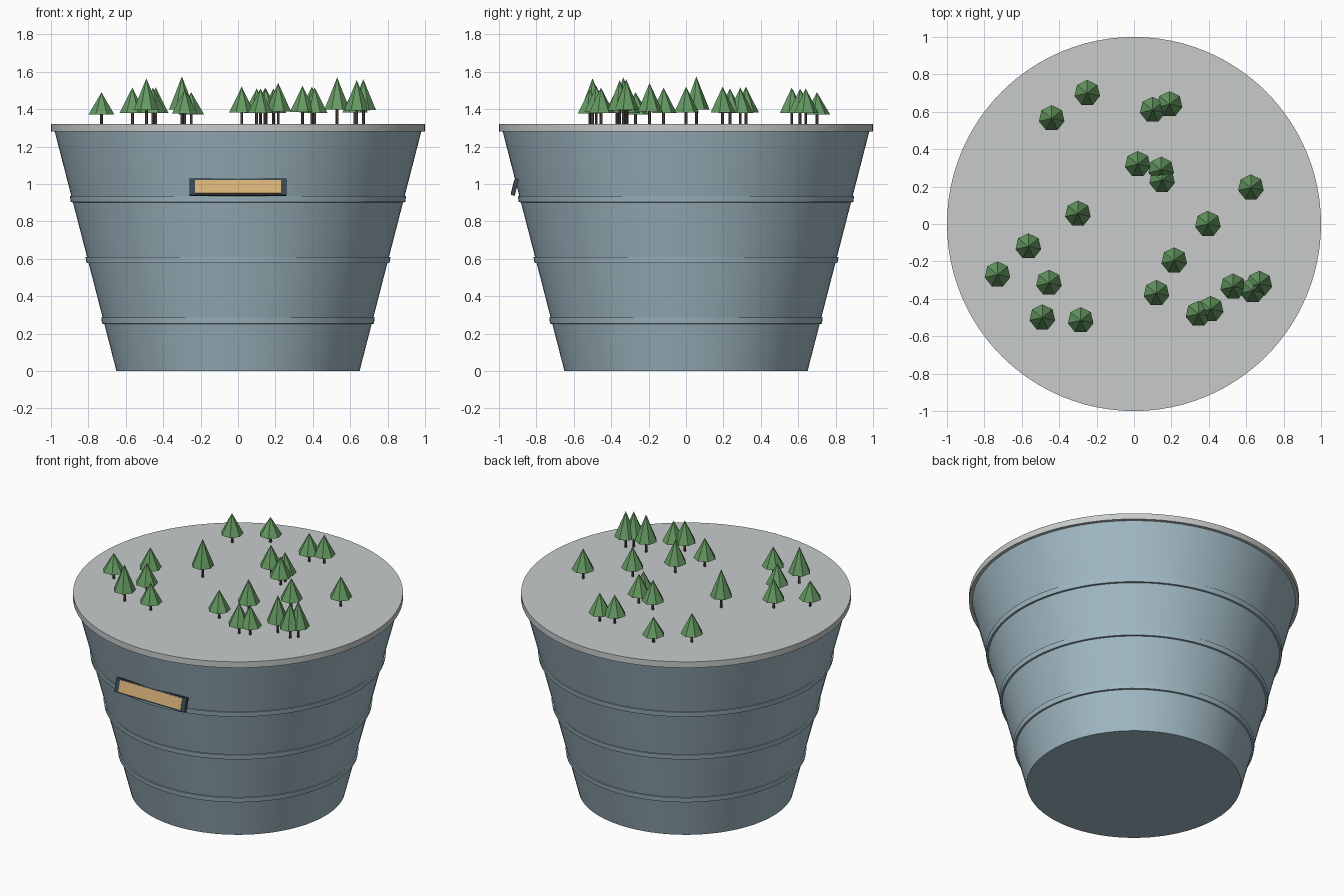
import bpy, bmesh, math
from mathutils import Matrix, Vector

if "Cube" in bpy.data.objects:
    bpy.data.objects.remove(bpy.data.objects["Cube"])


def material(name, rgb):
    m = bpy.data.materials.new(name)
    m.diffuse_color = (*rgb, 1)
    m.use_nodes = True
    m.node_tree.nodes["Principled BSDF"].inputs["Base Color"].default_value = m.diffuse_color
    return m


WALL = material("blue grey wall", (0.35, 0.48, 0.54))
CONCRETE = material("light grey", (0.58, 0.60, 0.60))
LEAF = material("leaf green", (0.13, 0.32, 0.12))
BARK = material("bark", (0.10, 0.08, 0.075))
FRAME = material("dark slate", (0.04, 0.065, 0.085))
TAN = material("tan", (0.70, 0.45, 0.19))


def finish(name, bm, mats, smooth=False):
    mesh = bpy.data.meshes.new(name)
    bmesh.ops.recalc_face_normals(bm, faces=bm.faces)
    bm.to_mesh(mesh)
    bm.free()
    for m in mats:
        mesh.materials.append(m)
    ob = bpy.data.objects.new(name, mesh)
    bpy.context.collection.objects.link(ob)
    if smooth:
        bpy.context.view_layer.objects.active = ob
        ob.select_set(True)
        bpy.ops.object.shade_smooth_by_angle(angle=math.radians(30))
        ob.select_set(False)
    return ob


def frustum(bm, r1, r2, z1, z2, sides, x=0, y=0, mat=0):
    """Capped cone or cylinder between two heights."""
    before = set(bm.faces)
    bmesh.ops.create_cone(bm, cap_ends=True, segments=sides, radius1=r1, radius2=r2,
                          depth=z2 - z1, matrix=Matrix.Translation((x, y, (z1 + z2) / 2)))
    for f in set(bm.faces) - before:
        f.material_index = mat


def wall_radius(z):
    return 0.65 + 0.33 * z / 1.28


# Tapered wall
bm = bmesh.new()
frustum(bm, wall_radius(0), wall_radius(1.28), 0, 1.28, 96)
finish("tapered_wall", bm, [WALL], True)

# Raised bands around the wall
for i, z in enumerate((0.25, 0.575, 0.90)):
    bm = bmesh.new()
    profile = [(wall_radius(z) - 0.01, z), (wall_radius(z) + 0.012, z + 0.003),
               (wall_radius(z + 0.035) + 0.008, z + 0.035),
               (wall_radius(z + 0.035) - 0.01, z + 0.035)]
    rings = [[bm.verts.new((r * math.sin(a), r * math.cos(a), h)) for r, h in profile]
             for a in (2 * math.pi * k / 96 for k in range(96))]
    for k in range(96):
        a, b = rings[k], rings[(k + 1) % 96]
        for j in range(4):
            n = (j + 1) % 4
            bm.faces.new((a[j], b[j], b[n], a[n]))
    finish(f"wall_band_{i + 1}", bm, [WALL], True)

# Flat roof slab
bm = bmesh.new()
frustum(bm, 1.0, 1.0, 1.28, 1.32, 96)
finish("roof_slab", bm, [CONCRETE], True)

# Leaning window on the front: dark frame and tan pane
tilt = Matrix.Translation((0, -0.915, 0.983)) @ Matrix.Rotation(-math.atan(0.33 / 1.28), 4, 'X')


def tilted_box(name, size, offset, mat):
    bm = bmesh.new()
    bmesh.ops.create_cube(bm, size=1, matrix=tilt @ Matrix.Translation(offset)
                          @ Matrix.Diagonal(Vector((*size, 1))))
    finish(name, bm, [mat])


tilted_box("window_frame", (0.52, 0.022, 0.09), (0, 0, 0), FRAME)
tilted_box("window_pane", (0.46, 0.004, 0.074), (0, -0.011, 0), TAN)

# Rooftop trees: x, y, height
trees = [
    (-.25, .70, .17), (-.44, .565, .195), (.10, .61, .19), (.19, .64, .19),
    (.02, .32, .20), (.145, .29, .195), (.15, .235, .19), (.625, .195, .20),
    (.395, 0, .20), (-.30, .055, .255), (-.565, -.12, .195), (-.73, -.27, .17),
    (-.455, -.315, .195), (-.49, -.50, .245), (-.285, -.515, .185), (.215, -.195, .22),
    (.12, -.37, .19), (.53, -.335, .25), (.67, -.32, .24), (.635, -.355, .235),
    (.345, -.48, .205), (.41, -.455, .195),
]
for i, (x, y, h) in enumerate(trees):
    bm = bmesh.new()
    crown = 1.32 + 0.31 * h
    frustum(bm, 0.008, 0.008, 1.32, crown + 0.01, 7, x, y, 1)
    frustum(bm, 0.07, 0, crown, 1.32 + h, 7, x, y, 0)
    finish(f"tree_{i + 1}", bm, [LEAF, BARK])
